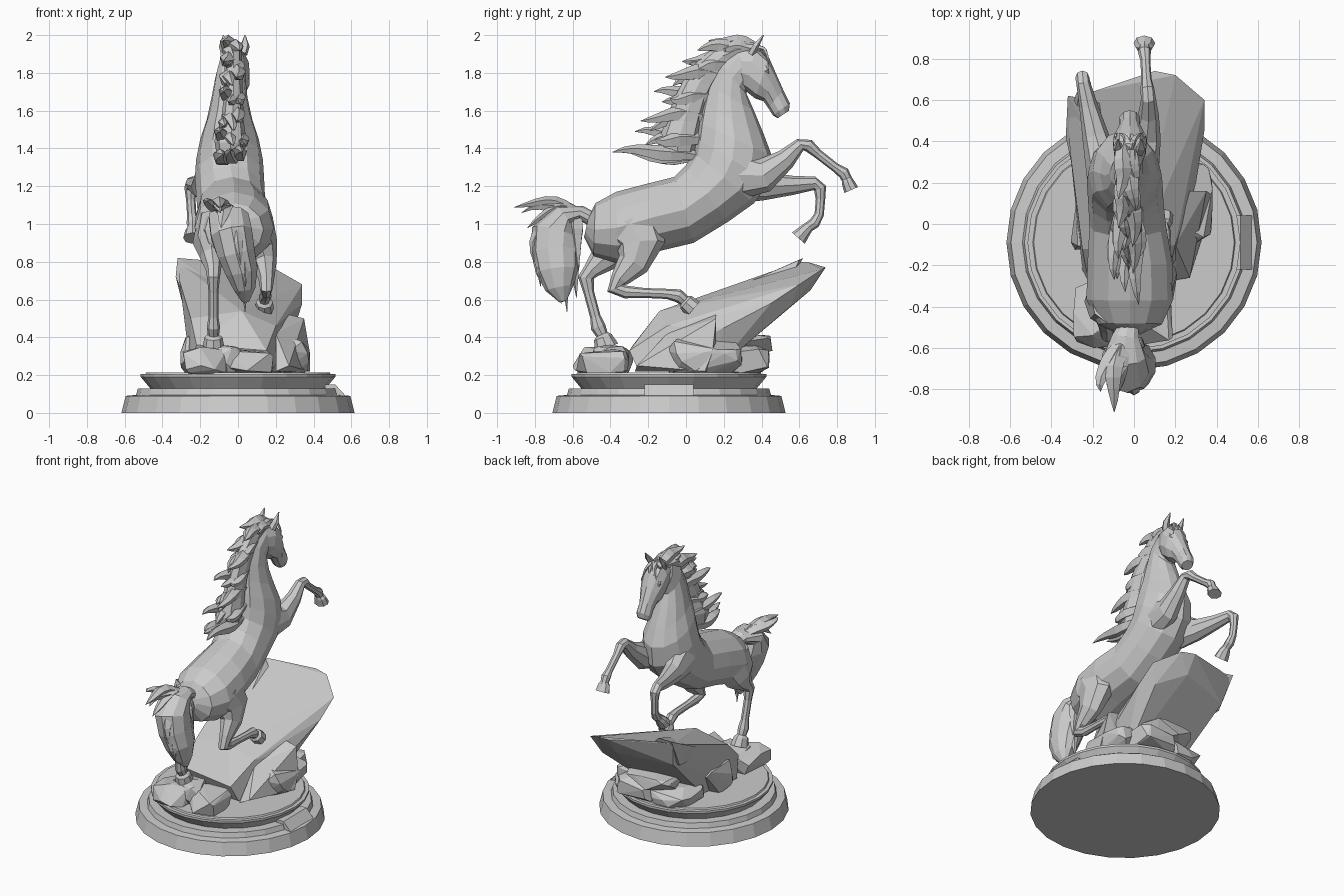
import bpy, bmesh, math, random
from mathutils import Vector
random.seed(4)

stone = bpy.data.materials.new("plain grey")
stone.diffuse_color = (0.6, 0.6, 0.6, 1)


def finish(name, bm):
    bmesh.ops.recalc_face_normals(bm, faces=bm.faces)
    mesh = bpy.data.meshes.new(name)
    bm.to_mesh(mesh)
    bm.free()
    mesh.materials.append(stone)
    obj = bpy.data.objects.new(name, mesh)
    bpy.context.collection.objects.link(obj)
    return obj


def add_loft(bm, rings):
    """Skin a list of (centre, side axis, up axis, sides) rings with capped ends."""
    prev = None
    for c, side, up, n in rings:
        ring = [bm.verts.new(c + side * math.sin(2 * math.pi * k / n) + up * math.cos(2 * math.pi * k / n))
                for k in range(n)]
        if prev:
            for k in range(n):
                bm.faces.new((prev[k], prev[(k + 1) % n], ring[(k + 1) % n], ring[k]))
        else:
            bm.faces.new(ring[::-1])
        prev = ring
    bm.faces.new(prev)


def section_loft(name, rows, n=12):
    """Rows: top y, top z, bottom y, bottom z, centre x, half width."""
    bm = bmesh.new()
    rings = []
    for ty, tz, by, bz, cx, w in rows:
        c = Vector((cx, (ty + by) / 2, (tz + bz) / 2))
        rings.append((c, Vector((w, 0, 0)), Vector((0, (ty - by) / 2, (tz - bz) / 2)), n))
    add_loft(bm, rings)
    return finish(name, bm)


def add_tube(bm, pts, n):
    """Points: x, y, z, half width, half depth."""
    rings = []
    for i, p in enumerate(pts):
        a, b = pts[max(i - 1, 0)], pts[min(i + 1, len(pts) - 1)]
        t = (Vector(b[:3]) - Vector(a[:3])).normalized()
        side = (Vector((1, 0, 0)) - t * t.x).normalized()
        rings.append((Vector(p[:3]), side * p[3], t.cross(side) * p[4], n))
    add_loft(bm, rings)


def limb(name, pts, n=8):
    bm = bmesh.new()
    add_tube(bm, pts, n)
    return finish(name, bm)


def add_strand(bm, a, b, c, w, d):
    """Tapered wavy lock along a quadratic curve a-b-c."""
    a, b, c = Vector(a), Vector(b), Vector(c)
    ph, pts = random.uniform(0, 6), []
    for i in range(8):
        t = i / 7
        p = a * (1 - t) ** 2 + b * 2 * t * (1 - t) + c * t * t
        p += Vector((math.sin(5 * t + ph) * 0.012, 0, math.cos(6 * t + ph) * 0.012)) * min(1, 2 * t)
        s = (0.6 + 1.2 * t) if t < 0.35 else 1.02 * ((1 - t) / 0.65) ** 0.7 + 0.03
        pts.append((*p, w * s, d * s))
    add_tube(bm, pts, 5)


def hull(name, pts):
    bm = bmesh.new()
    for p in pts:
        bm.verts.new(p)
    r = bmesh.ops.convex_hull(bm, input=bm.verts)
    junk = {v for v in r["geom_interior"] + r["geom_unused"] if isinstance(v, bmesh.types.BMVert)}
    bmesh.ops.delete(bm, geom=list(junk), context='VERTS')
    bmesh.ops.dissolve_limit(bm, angle_limit=0.09, verts=bm.verts, edges=bm.edges)
    return finish(name, bm)


def boulder(name, x0, x1, y0, y1, z0, z1, n=26):
    """Chipped rock filling a box with softened corners."""
    c = Vector(((x0 + x1) / 2, (y0 + y1) / 2, (z0 + z1) / 2))
    h = Vector(((x1 - x0) / 2, (y1 - y0) / 2, (z1 - z0) / 2))
    pts = []
    for _ in range(n):
        v = Vector([random.uniform(-1, 1) for _ in range(3)])
        v /= sum(abs(k) ** 4 for k in v) ** 0.25
        pts.append((c.x + v.x * h.x, c.y + v.y * h.y, c.z + v.z * h.z))
    return hull(name, pts)


# Round plinth with moulded lip
bm = bmesh.new()
rings = []
for r, z in [(0.617, 0), (0.595, 0.09), (0.54, 0.095), (0.53, 0.13), (0.465, 0.13),
             (0.515, 0.19), (0.515, 0.205), (0.49, 0.205), (0.485, 0.215)]:
    rings.append((Vector((0, -0.09, z)), Vector((r, 0, 0)), Vector((0, r, 0)), 24))
add_loft(bm, rings)
finish("plinth", bm)
hull("plaque", [(x, y, z) for x, z in ((0.46, 0.085), (0.575, 0.085), (0.46, 0.15), (0.515, 0.15)) for y in (-0.22, 0.04)])

# Torso and neck
section_loft("torso_and_neck", [
    (-.515, 1.04, -.54, .93, -.02, .06), (-.48, 1.11, -.49, .83, -.02, .155),
    (-.37, 1.17, -.36, .79, -.02, .21), (-.2, 1.215, -.17, .85, -.02, .205),
    (-.06, 1.25, .04, .90, -.03, .185), (.0, 1.31, .22, 1.01, -.04, .182),
    (.04, 1.38, .36, 1.11, -.045, .183), (.05, 1.46, .44, 1.22, -.045, .177),
    (.06, 1.54, .455, 1.36, -.045, .155), (.08, 1.63, .41, 1.48, -.045, .12),
    (.11, 1.74, .36, 1.60, -.045, .095), (.17, 1.86, .32, 1.69, -.04, .08),
    (.27, 1.94, .33, 1.73, -.03, .07)])
# Head with brow, cheek and muzzle
section_loft("head", [
    (.26, 1.93, .28, 1.74, -.025, .055), (.37, 1.94, .315, 1.705, -.02, .08),
    (.44, 1.88, .365, 1.665, -.02, .086), (.475, 1.80, .41, 1.65, -.02, .068),
    (.515, 1.71, .435, 1.615, -.02, .05), (.55, 1.64, .46, 1.575, -.02, .052),
    (.545, 1.60, .485, 1.56, -.02, .04)], 10)
for s, side in ((-1, "left"), (1, "right")):
    x = -0.02 + s * 0.045
    limb("ear_" + side, [(x, .345, 1.9, .025, .02), (x + s * .012, .37, 1.945, .026, .018), (x + s * .012, .41, 2.0, .003, .003)], 5)
    limb("eye_" + side, [(-.02 + s * .064, .415, 1.835, .008, .012), (-.02 + s * .068, .425, 1.815, .01, .015),
                         (-.02 + s * .058, .435, 1.795, .006, .008)], 6)

# Raised front legs
limb("front_leg_right", [
    (.03, .25, 1.26, .09, .14), (.06, .42, 1.26, .07, .09), (.07, .53, 1.345, .05, .055), (.07, .605, 1.42, .036, .034),
    (.065, .65, 1.415, .034, .034), (.06, .70, 1.37, .025, .025), (.055, .79, 1.30, .024, .024),
    (.05, .835, 1.27, .032, .032), (.05, .85, 1.24, .027, .028), (.05, .855, 1.225, .042, .032), (.05, .875, 1.18, .052, .04)])
limb("front_leg_left", [
    (-.14, .24, 1.24, .09, .14), (-.185, .42, 1.2, .065, .075), (-.22, .57, 1.205, .045, .05), (-.245, .68, 1.215, .034, .036),
    (-.25, .71, 1.19, .034, .034), (-.25, .712, 1.13, .025, .025), (-.245, .705, 1.05, .025, .025),
    (-.24, .68, 1.005, .032, .03), (-.24, .65, .985, .027, .028), (-.24, .63, .965, .04, .034), (-.24, .595, .925, .05, .045)])
# Planted and lifted hind legs
limb("hind_leg_left", [
    (-.12, -.33, 1.0, .1, .17), (-.145, -.38, .89, .095, .13), (-.14, -.43, .82, .06, .08), (-.13, -.50, .755, .04, .045),
    (-.13, -.53, .715, .034, .042), (-.13, -.515, .64, .026, .028), (-.13, -.48, .51, .026, .028),
    (-.13, -.465, .455, .035, .04), (-.13, -.445, .415, .03, .032), (-.13, -.44, .40, .048, .05), (-.13, -.42, .345, .058, .065)])
limb("hind_leg_right", [
    (.09, -.3, 1.0, .1, .17), (.12, -.24, .89, .09, .13), (.14, -.28, .79, .065, .085), (.15, -.35, .71, .042, .05),
    (.15, -.375, .66, .034, .046), (.15, -.32, .64, .028, .034), (.15, -.22, .635, .025, .026), (.15, -.10, .63, .026, .027),
    (.145, -.04, .62, .034, .036), (.14, -.01, .595, .028, .03), (.14, .0, .585, .045, .045), (.14, .04, .55, .05, .05)])

# Windswept mane: a solid crest, then locks from the crest to the tips
section_loft("mane_core", [
    (-.14, 1.35, .04, 1.35, -.04, .07), (-.15, 1.43, .07, 1.45, -.04, .085), (-.11, 1.54, .09, 1.55, -.03, .06),
    (-.07, 1.65, .12, 1.66, -.025, .052), (-.02, 1.75, .16, 1.74, -.025, .048), (.05, 1.85, .21, 1.82, -.025, .045),
    (.13, 1.92, .26, 1.86, -.025, .045), (.24, 1.965, .3, 1.88, -.02, .042), (.36, 1.96, .36, 1.9, -.02, .03)], 8)
crest = [(.0, 1.38), (.05, 1.47), (.07, 1.58), (.1, 1.7), (.14, 1.8), (.2, 1.87), (.27, 1.92), (.34, 1.935)]
tips = [(-.39, 1.375), (-.27, 1.48), (-.24, 1.55), (-.17, 1.69), (-.11, 1.78), (-.02, 1.86), (.06, 1.93), (.12, 1.97)]
bm = bmesh.new()
for i, ((ry, rz), (ty, tz)) in enumerate(zip(crest, tips)):
    spread = .07 if i < 2 else .04
    for k in range(3):
        f = 1 - 0.16 * k
        x = -0.035 + (k - 1) * spread * (1 if i % 2 else -1) * .8
        dz = random.uniform(-.06, -.02) if k and i else 0
        end = (x, ry + (ty - ry) * f, rz + (tz - rz) * f + dz)
        mid = (x, ry + (ty - ry) * .45, max(rz, tz) + 0.015 - 0.03 * k + (rz - tz) * .1)
        add_strand(bm, (-.03 + (x + .02) * .4, ry + .05, rz - .02), mid, end, .046, .046)
# Forelock
for s in (-1, 0, 1):
    add_strand(bm, (-.02, .34, 1.93), (-.02 + s * .03, .43, 1.95), (-.02 + s * .045, .44, 1.84), .018, .014)
finish("mane", bm)

# Tail: arched dock, hanging body and loose locks
limb("tail_core", [
    (-.02, -.47, 1.01, .04, .04), (-.04, -.55, 1.055, .07, .04), (-.05, -.64, 1.04, .11, .07),
    (-.035, -.69, .95, .115, .13), (-.01, -.69, .85, .105, .13), (.02, -.68, .75, .09, .115),
    (.035, -.67, .66, .06, .075), (.04, -.65, .59, .02, .02)], 10)
bm = bmesh.new()
for ty, tz in [(-.91, 1.1), (-.87, 1.05), (-.84, .98), (-.81, 1.11), (-.8, .78), (-.77, .68), (-.72, .62), (-.63, .54),
               (-.58, .62), (-.66, .58), (-.57, .76)]:
    x = -.08 + (1.05 - tz) * .28 + random.uniform(-.06, .06)
    if tz > .9:
        add_strand(bm, (-.04, -.56, 1.05), (x - .02, -.7, 1.14), (x, ty, tz), .05, .035)
    else:
        add_strand(bm, (-.04, -.58, 1.04), (x * 1.6, ty * 1.15 + .07, 1.0), (x, ty, tz), .05, .045)
finish("tail_locks", bm)

# Big leaning rock slab
hull("rock_slab", [
    (-.25, -.22, .22), (-.22, -.28, .36), (.15, -.3, .33), (.18, -.25, .22), (-.25, -.12, .5), (.02, -.14, .54), (.2, -.1, .46),
    (-.31, .36, .70), (-.32, .6, .80), (-.2, .64, .80), (-.05, .64, .74), (.2, .3, .63), (.1, .74, .77), (.2, .72, .76),
    (.34, .6, .68), (.34, .45, .58), (.3, .2, .45), (-.28, .55, .62), (.1, .66, .65), (.28, .55, .56),
    (-.22, .3, .4), (.2, .36, .4), (-.2, .1, .22), (.2, .15, .22)])
hull("rock_ridge", [(-.33, .42, .72), (-.32, .62, .82), (-.2, .6, .81), (-.12, .3, .68), (-.26, .1, .55), (-.3, .5, .6), (-.1, .55, .7)])
hull("rock_shard", [(.2, -.27, .22), (.27, -.26, .25), (.38, .14, .32), (.35, .16, .5), (.27, .16, .52), (.2, -.1, .42), (.38, .1, .22), (.2, .16, .22)])

# Loose rocks around the foot
for i, box in enumerate([
        (-.3, -.05, -.6, -.28, .2, .35), (-.1, .2, -.59, -.3, .2, .34), (-.22, .02, -.5, -.3, .2, .36),
        (-.31, -.1, -.14, .14, .2, .42), (.14, .38, -.1, .3, .2, .40), (-.02, .28, .15, .45, .2, .36),
        (-.26, .06, .1, .42, .2, .33), (-.15, .22, .2, .46, .3, .42)]):
    boulder("rock_%d" % (i + 1), *box)
